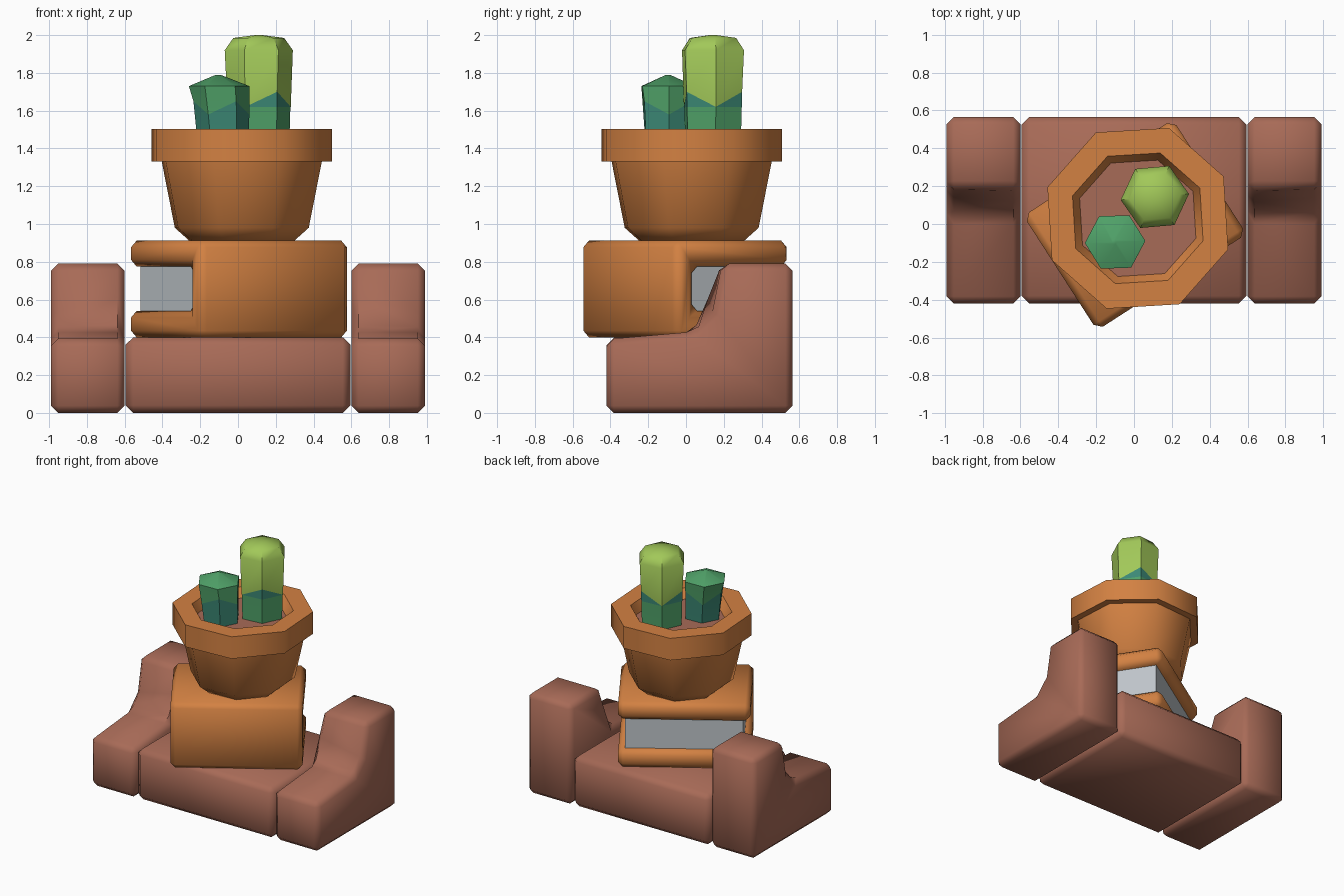
import bpy, bmesh
from math import radians, sin, cos, pi
from mathutils import Vector, Matrix

cube = bpy.data.objects.get("Cube")
if cube:
    bpy.data.objects.remove(cube)


def material(name, rgb):
    m = bpy.data.materials.new(name)
    m.use_nodes = True
    m.diffuse_color = (*rgb, 1)
    bsdf = next(n for n in m.node_tree.nodes if n.type == 'BSDF_PRINCIPLED')
    bsdf.inputs["Base Color"].default_value = (*rgb, 1)
    bsdf.inputs["Roughness"].default_value = 0.8
    return m


BROWN = material("clay brown", (0.39, 0.145, 0.095))
ORANGE = material("terracotta orange", (0.65, 0.22, 0.055))
GREY = material("paper grey", (0.52, 0.56, 0.59))
LIME = material("light green", (0.36, 0.58, 0.1))
GREEN = material("leaf green", (0.08, 0.36, 0.14))
TEAL = material("teal green", (0.045, 0.25, 0.18))


def loft(name, rings, mats, bands=None, bevel=0, matrix=None):
    """Skin rings of points, cap both ends; bands gives a material per band, end cap last."""
    bm = bmesh.new()
    loops = [[bm.verts.new(p) for p in ring] for ring in rings]
    n = len(loops[0])
    for k, (a, b) in enumerate(zip(loops, loops[1:])):
        for i in range(n):
            j = (i + 1) % n
            f = bm.faces.new((a[i], a[j], b[j], b[i]))
            f.material_index = bands[k] if bands else 0
    bm.faces.new(loops[0][::-1]).material_index = bands[0] if bands else 0
    bm.faces.new(loops[-1]).material_index = bands[-1] if bands else 0
    bmesh.ops.remove_doubles(bm, verts=bm.verts, dist=0.0005)
    bmesh.ops.recalc_face_normals(bm, faces=bm.faces)
    if bevel:
        edges = [e for e in bm.edges if e.calc_face_angle(0) > 0.7]
        bmesh.ops.bevel(bm, geom=edges, offset=bevel, segments=1,
                        affect='EDGES', clamp_overlap=True)
    if matrix:
        bm.transform(matrix)
        bmesh.ops.recalc_face_normals(bm, faces=bm.faces)
    mesh = bpy.data.meshes.new(name)
    bm.to_mesh(mesh)
    bm.free()
    for m in mats:
        mesh.materials.append(m)
    mesh.shade_smooth()
    mesh.set_sharp_from_angle(angle=radians(50))
    obj = bpy.data.objects.new(name, mesh)
    bpy.context.collection.objects.link(obj)
    return obj


def box(name, lo, hi, mat, bevel=0, matrix=None):
    rect = [(lo[0], lo[1]), (hi[0], lo[1]), (hi[0], hi[1]), (lo[0], hi[1])]
    rings = [[(x, y, z) for x, y in rect] for z in (lo[2], hi[2])]
    return loft(name, rings, [mat], bevel=bevel, matrix=matrix)


def ring(center, r, z, sides, turn):
    """Regular polygon; z may alternate between two heights."""
    zs = z if isinstance(z, tuple) else (z, z)
    return [(center[0] + r * cos(turn + 2 * pi * i / sides),
             center[1] + r * sin(turn + 2 * pi * i / sides), zs[i % 2])
            for i in range(sides)]


# Base slab and the two stepped side blocks
box("base_slab", (-0.595, -0.42, 0), (0.595, 0.565, 0.4), BROWN, bevel=0.04)


def side_profile(x, mid):
    return [(x, y, z) for y, z in ((-0.42, 0), (0.565, 0), (0.565, 0.79),
                                   (0.19, 0.79), mid, (0.04, 0.43), (-0.42, 0.39))]


for name, s in (("left_side_block", 1), ("right_side_block", -1)):
    loft(name, [side_profile(s * 0.6, (0.115, 0.61)),
                side_profile(s * 0.99, (0.14, 0.53))], [BROWN], bevel=0.038)

# Turned book: wrapped cover with its spine at the front, and a page block
turn = Matrix.Translation((0.005, -0.005, 0)) @ Matrix.Rotation(radians(32.8), 4, 'Z')
L, D = 0.47, 0.36
cover = [(-D, 0.4), (D, 0.4), (D, 0.54), (0.12 - D, 0.54),
         (0.12 - D, 0.775), (D, 0.775), (D, 0.912), (-D, 0.912)]
loft("book_cover", [[(x, y, z) for y, z in cover] for x in (-L, L)],
     [ORANGE], bevel=0.035, matrix=turn)
box("book_pages", (0.05 - L, 0.1 - D, 0.52), (L - 0.05, D - 0.05, 0.79), GREY, matrix=turn)

# Eight-sided pot with a thick rim, filled with soil
pot = [(0.29, 0.908), (0.375, 0.98), (0.448, 1.33), (0.505, 1.33),
       (0.505, 1.502), (0.365, 1.502), (0.325, 1.43)]
loft("flower_pot", [ring((0.02, 0.03), r, z, 8, radians(26)) for r, z in pot],
     [ORANGE, BROWN], bands=[0] * (len(pot) - 1) + [1])

# Tall six-sided cactus with a jagged colour change
tall = [(0.162, 1.42), (0.168, 1.62), (0.17, (1.62, 1.7)), (0.181, 1.92),
        (0.135, 1.985), (0.02, 2.0)]
loft("tall_cactus", [ring((0.11, 0.143), r, z, 6, radians(5)) for r, z in tall],
     [GREEN, TEAL, LIME], bands=[0, 1, 2, 2, 2, 2])

# Short cactus, leaning slightly, with a pointed top
short = [(0.135, 1.42, -0.078), (0.148, (1.58, 1.65), -0.088),
         (0.16, 1.73, -0.1), (0.012, 1.79, -0.105)]
loft("short_cactus", [ring((x, -0.095), r, z, 6, radians(2)) for r, z, x in short],
     [TEAL, GREEN], bands=[0, 1, 1, 1])
